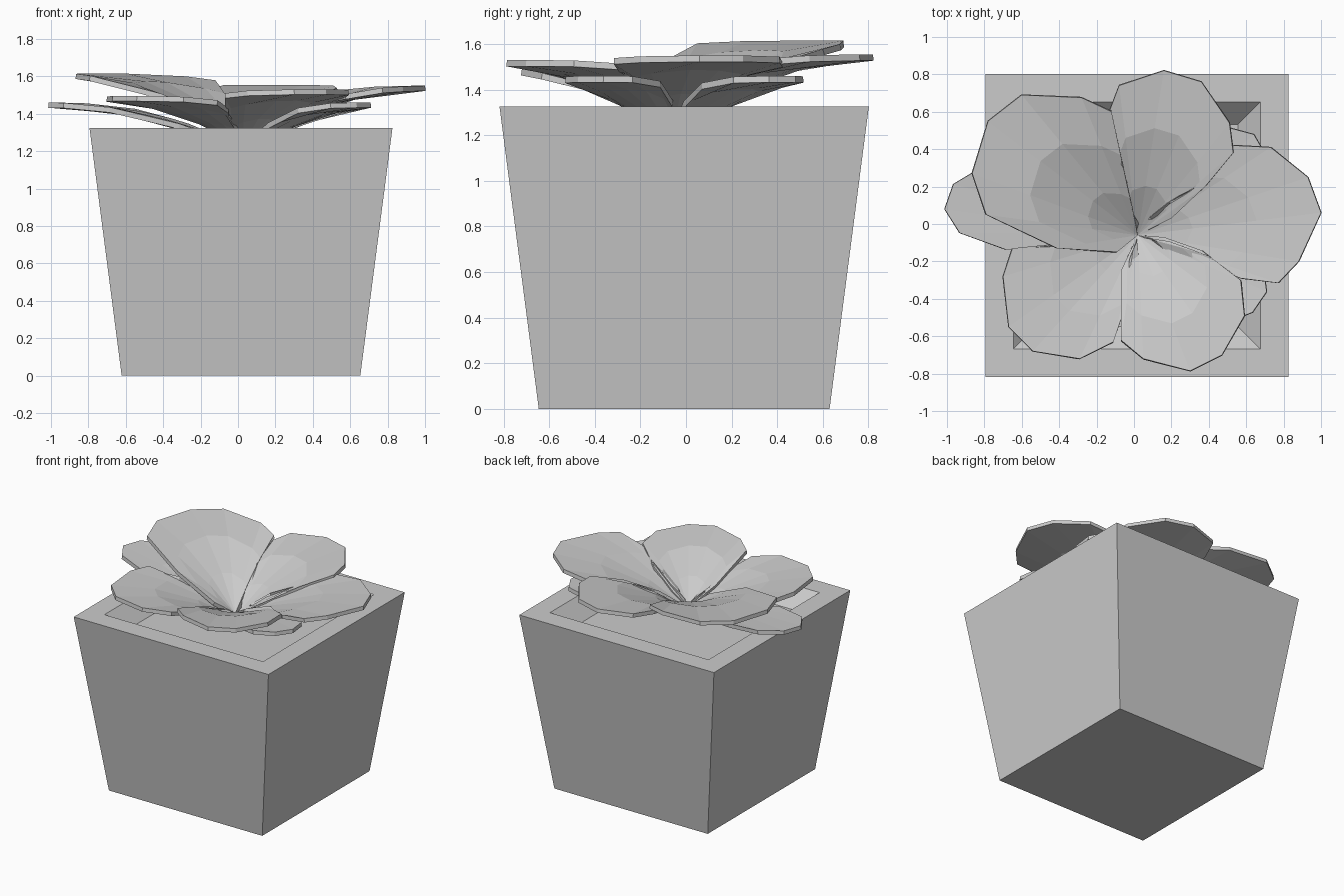
import bpy, bmesh, math

if "Cube" in bpy.data.objects:
    bpy.data.objects.remove(bpy.data.objects["Cube"])

grey = bpy.data.materials.new("plain_grey")
grey.diffuse_color = (0.6, 0.6, 0.6, 1)
grey.use_nodes = True
grey.node_tree.nodes["Principled BSDF"].inputs["Base Color"].default_value = grey.diffuse_color
CX, CY = 0.02, -0.06          # plant centre


def make_object(name, bm):
    bmesh.ops.recalc_face_normals(bm, faces=bm.faces) if name == "pot" else None
    mesh = bpy.data.meshes.new(name)
    bm.to_mesh(mesh)
    bm.free()
    mesh.materials.append(grey)
    ob = bpy.data.objects.new(name, mesh)
    bpy.context.collection.objects.link(ob)
    return ob


# Square tapered pot with a chamfered recess down to the soil
bm = bmesh.new()
cx, cy = 0.016, -0.008
loops = []
for half, z in ((0.638, 0), (0.81, 1.325), (0.66, 1.325), (0.54, 1.205)):
    loops.append([bm.verts.new((cx + sx * half, cy + sy * half, z))
                  for sx, sy in ((-1, -1), (1, -1), (1, 1), (-1, 1))])
for a, b in zip(loops, loops[1:]):
    for i in range(4):
        j = (i + 1) % 4
        bm.faces.new((a[i], a[j], b[j], b[i]))
bm.faces.new(loops[0][::-1])
bm.faces.new(loops[-1])
make_object("pot", bm)


# Cupped petal: outline (counter-clockwise) drawn in towards the plant centre
def petal(name, outline, top, base=1.26):
    reach = max(math.hypot(x - CX, y - CY) for x, y in outline)

    def height(x, y):
        t = min(math.hypot(x - CX, y - CY) / reach, 1)
        return base + (top - base) * (1 - (1 - t) ** 2)

    bm = bmesh.new()
    tip = bm.verts.new((CX, CY, base))
    rings = []
    for f in (0.3, 0.65, 1.0):
        ring = []
        for x, y in outline:
            px, py = CX + (x - CX) * f, CY + (y - CY) * f
            ring.append(bm.verts.new((px, py, height(px, py))))
        rings.append(ring)
    for i in range(len(outline) - 1):
        bm.faces.new((tip, rings[0][i], rings[0][i + 1]))
        for a, b in zip(rings, rings[1:]):
            bm.faces.new((a[i], b[i], b[i + 1], a[i + 1]))
    ob = make_object(name, bm)
    mod = ob.modifiers.new("thickness", 'SOLIDIFY')
    mod.thickness = 0.028
    mod.offset = -1


# Five large upper petals
petal("petal_back_left", [(-0.01, 0.1), (-0.06, 0.32), (-0.12, 0.60), (-0.28, 0.675),
      (-0.60, 0.69), (-0.78, 0.55), (-0.865, 0.27), (-0.79, 0.05), (-0.41, -0.13),
      (-0.09, -0.15)], 1.615, 1.28)
petal("petal_back", [(0.2, 0.03), (0.38, 0.2), (0.53, 0.38), (0.51, 0.54), (0.36, 0.76),
      (0.16, 0.82), (-0.08, 0.74), (-0.14, 0.58), (-0.1, 0.3)], 1.555)
petal("petal_right", [(0.2, -0.1), (0.4, -0.17), (0.57, -0.29), (0.77, -0.315), (0.88, -0.2),
      (1.0, 0.06), (0.93, 0.25), (0.73, 0.41), (0.53, 0.42), (0.3, 0.2)], 1.55)
petal("petal_front", [(-0.07, -0.25), (-0.07, -0.62), (0.05, -0.72), (0.30, -0.785),
      (0.47, -0.70), (0.59, -0.49), (0.57, -0.30), (0.36, -0.14), (0.16, -0.07)], 1.53)
petal("petal_front_left", [(-0.41, -0.12), (-0.65, -0.13), (-0.70, -0.28), (-0.67, -0.55),
      (-0.54, -0.68), (-0.29, -0.72), (-0.11, -0.63), (-0.05, -0.45), (-0.02, -0.2)], 1.495)


# Three smaller lower leaves share one outline: (along, across)
leaf = [(0.3, -0.13), (0.6, -0.22), (0.85, -0.2), (0.98, -0.08),
        (1.0, 0.06), (0.9, 0.17), (0.65, 0.21), (0.3, 0.13)]
for name, angle, length, wide in (("leaf_left", 169, 1.04, 1.0),
                                  ("leaf_back_right", 37, 0.82, 0.95),
                                  ("leaf_front_right", -28, 0.75, 0.95)):
    c, s = math.cos(math.radians(angle)), math.sin(math.radians(angle))
    pts = [(CX + c * u * length - s * v * wide, CY + s * u * length + c * v * wide)
           for u, v in leaf]
    petal(name, pts, 1.46, 1.21)
